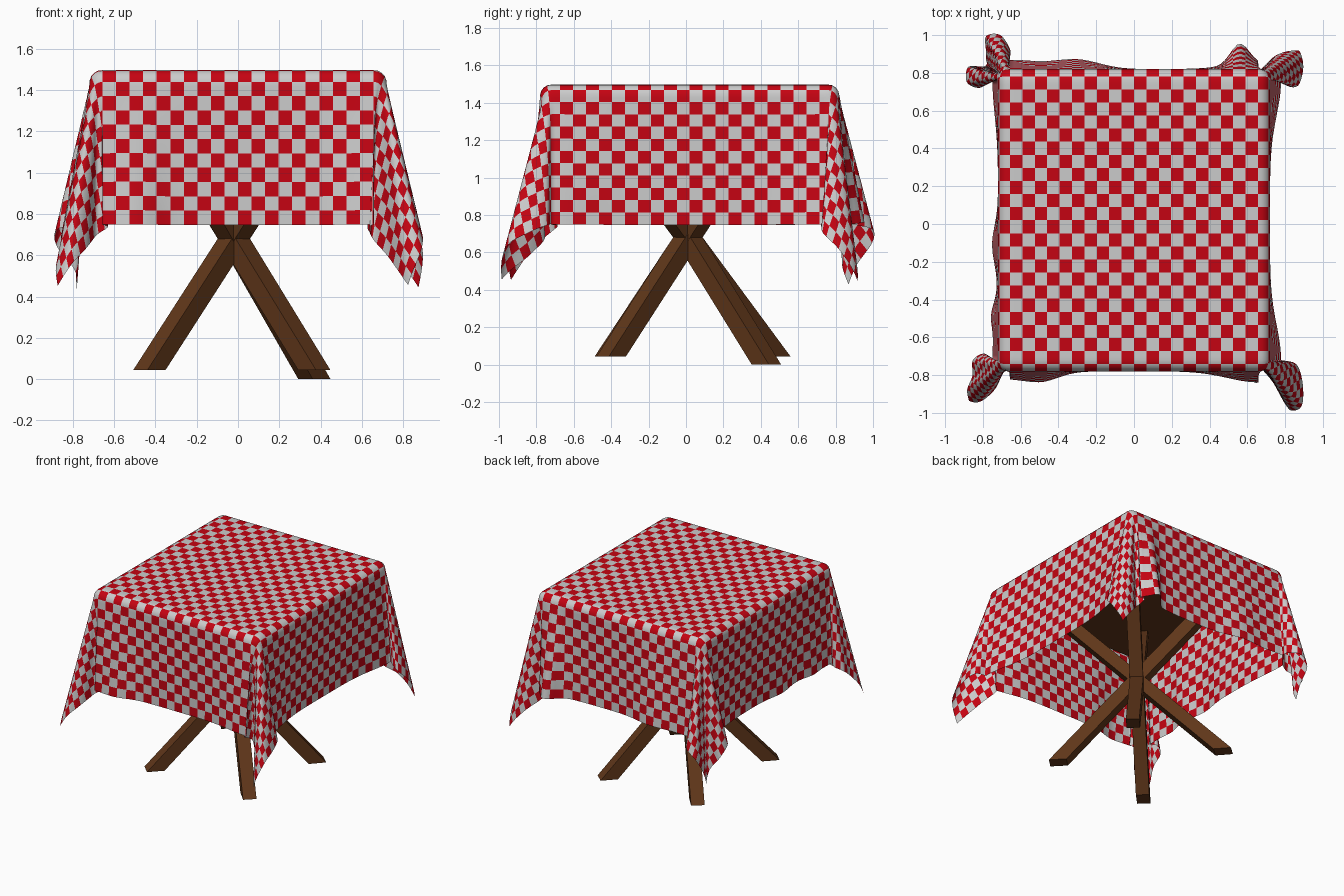
import bpy, bmesh, math
from mathutils import Vector

if "Cube" in bpy.data.objects:
    bpy.data.objects.remove(bpy.data.objects["Cube"])

A, B, YC, R, TOP = 0.66, 0.74, 0.02, 0.06, 1.497   # flat half sizes, y centre, edge radius, cloth height
DROP = 0.784                                       # cloth beyond the flat area
N, SUB = 44, 3                                     # checks per side, cuts per check


def material(name, rgb):
    m = bpy.data.materials.new(name)
    m.diffuse_color = (*rgb, 1)
    m.use_nodes = True
    m.node_tree.nodes["Principled BSDF"].inputs["Base Color"].default_value = m.diffuse_color
    return m


def make_object(name, bm, mats):
    me = bpy.data.meshes.new(name)
    bm.to_mesh(me)
    bm.free()
    ob = bpy.data.objects.new(name, me)
    bpy.context.collection.objects.link(ob)
    for m in mats:
        me.materials.append(m)
    return ob


red = material("red_check", (0.56, 0.001, 0.006))
white = material("white_check", (0.68, 0.68, 0.68))
wood = material("wood", (0.115, 0.037, 0.01))

# Corner pleats: tilt of the hanging cloth (outward on the diagonal, sideways), from x side to y side
CORNERS = {
    (1, -1): [(.06, -.06), (.15, -.13), (.25, -.08), (.32, .02), (.24, .07), (.08, .02), (-.05, .01),
              (.02, .09), (.06, .06)],
    (1, 1): [(.06, -.06), (.06, -.15), (.10, -.19), (.18, -.13), (.20, -.04), (.12, .02), (-.02, .02),
             (.0, .09), (.03, .03)],
    (-1, 1): [(.03, -.03), (.05, -.15), (.13, -.19), (.18, -.11), (.09, -.03), (.14, .01), (.24, .08),
              (.20, .15), (.09, .12), (.05, .05)],
    (-1, -1): [(.03, -.03), (.03, -.12), (.11, -.15), (.17, -.08), (.23, -.04), (.23, .04), (.13, .05),
               (.01, .0), (-.02, .06), (.04, .04)],
}
# Soft waves along the sides: (position, tilt, width)
WAVES = {
    ("x", 1): [],
    ("x", -1): [(-.13, .045, .14), (-.50, .035, .09)],
    ("y", 1): [(-.30, .07, .17), (.56, .16, .07)],
    ("y", -1): [(-.48, .05, .12)],
}


def spline(pts, f):
    n = len(pts) - 1
    i = min(int(f * n), n - 1)
    t = f * n - i
    p = [Vector(pts[min(max(i + k, 0), n)]) for k in (-1, 0, 1, 2)]
    return 0.5 * (2 * p[1] + (p[2] - p[0]) * t + (2 * p[0] - 5 * p[1] + 4 * p[2] - p[3]) * t ** 2
                  + (3 * p[1] - p[0] - 3 * p[2] + p[3]) * t ** 3)


def side_tilt(axis, sign, pos, half):
    tilt = sum(a * math.exp(-((pos - c) / w) ** 2) for c, a, w in WAVES[axis, sign])
    for end in (-1, 1):
        key, idx = ((sign, end), 0) if axis == "x" else ((end, sign), -1)
        d = 1 - end * pos / half
        tilt += CORNERS[key][idx][0] * math.sqrt(2) * math.exp(-(d / 0.35) ** 2)
    return tilt


def drape(x, y):
    du, dv = max(abs(x) - A, 0), max(abs(y) - B, 0)
    sx, sy = (1 if x > 0 else -1), (1 if y > 0 else -1)
    r, th = math.hypot(du, dv), math.atan2(dv, du)
    a = min(r / R, math.pi / 2)
    out, drop = R * math.sin(a), R * (1 - math.cos(a))
    hang = max(0, r - R * math.pi / 2)
    lx = ly = 0
    if du > 0 and dv > 0:
        d, s = spline(CORNERS[sx, sy], th / (math.pi / 2))
        lx, ly = (d - s) / math.sqrt(2), (d + s) / math.sqrt(2)
    elif du > 0:
        lx = side_tilt("x", sx, y, B)
    elif dv > 0:
        ly = side_tilt("y", sy, x, A)
    px = max(-A, min(A, x)) + sx * (out * math.cos(th) * (r > 0) + lx * hang)
    py = max(-B, min(B, y)) + sy * (out * math.sin(th) + ly * hang)
    return px, py + YC, TOP - drop - hang * math.sqrt(1 - lx * lx - ly * ly)


# Tablecloth
bm = bmesh.new()
n = N * SUB
hx, hy = A + DROP, B + DROP
grid = [[bm.verts.new(drape(hx * (2 * i / n - 1), hy * (2 * j / n - 1))) for j in range(n + 1)]
        for i in range(n + 1)]
for i in range(n):
    for j in range(n):
        f = bm.faces.new((grid[i][j], grid[i + 1][j], grid[i + 1][j + 1], grid[i][j + 1]))
        f.material_index = (i // SUB + j // SUB) % 2
        f.smooth = True
make_object("tablecloth", bm, [red, white])

# Tabletop
bm = bmesh.new()
bmesh.ops.create_cube(bm, size=1)
for v in bm.verts:
    v.co = Vector((v.co.x * 1.38, v.co.y * 1.54 + YC, 1.45 + v.co.z * 0.07))
top = make_object("tabletop", bm, [wood])
bev = top.modifiers.new("bevel", "BEVEL")
bev.width, bev.segments = 0.025, 2


# Crossed legs: slanted beams with level-cut ends, all passing through one point
def beam(name, foot):
    foot, cross = Vector(foot), Vector((-0.02, 0.01, 0.68))
    head = foot + (cross - foot) * ((1.42 - foot.z) / (cross.z - foot.z))
    along = Vector((head.x - foot.x, head.y - foot.y, 0)).normalized()
    side = Vector((-along.y, along.x, 0))
    bm = bmesh.new()
    rings = [[bm.verts.new(c + along * p * 0.063 + side * q * 0.048)
              for p, q in ((-1, -1), (1, -1), (1, 1), (-1, 1))] for c in (foot, head)]
    bm.faces.new(rings[0][::-1])
    bm.faces.new(rings[1])
    for k in range(4):
        m = (k + 1) % 4
        bm.faces.new((rings[0][k], rings[0][m], rings[1][m], rings[1][k]))
    make_object(name, bm, [wood])


beam("front_left_leg", (-0.43, -0.41, 0.043))
beam("front_right_leg", (0.37, -0.40, 0.043))
beam("back_right_leg", (0.37, 0.43, 0.0))
beam("back_left_leg", (-0.43, 0.48, 0.043))
